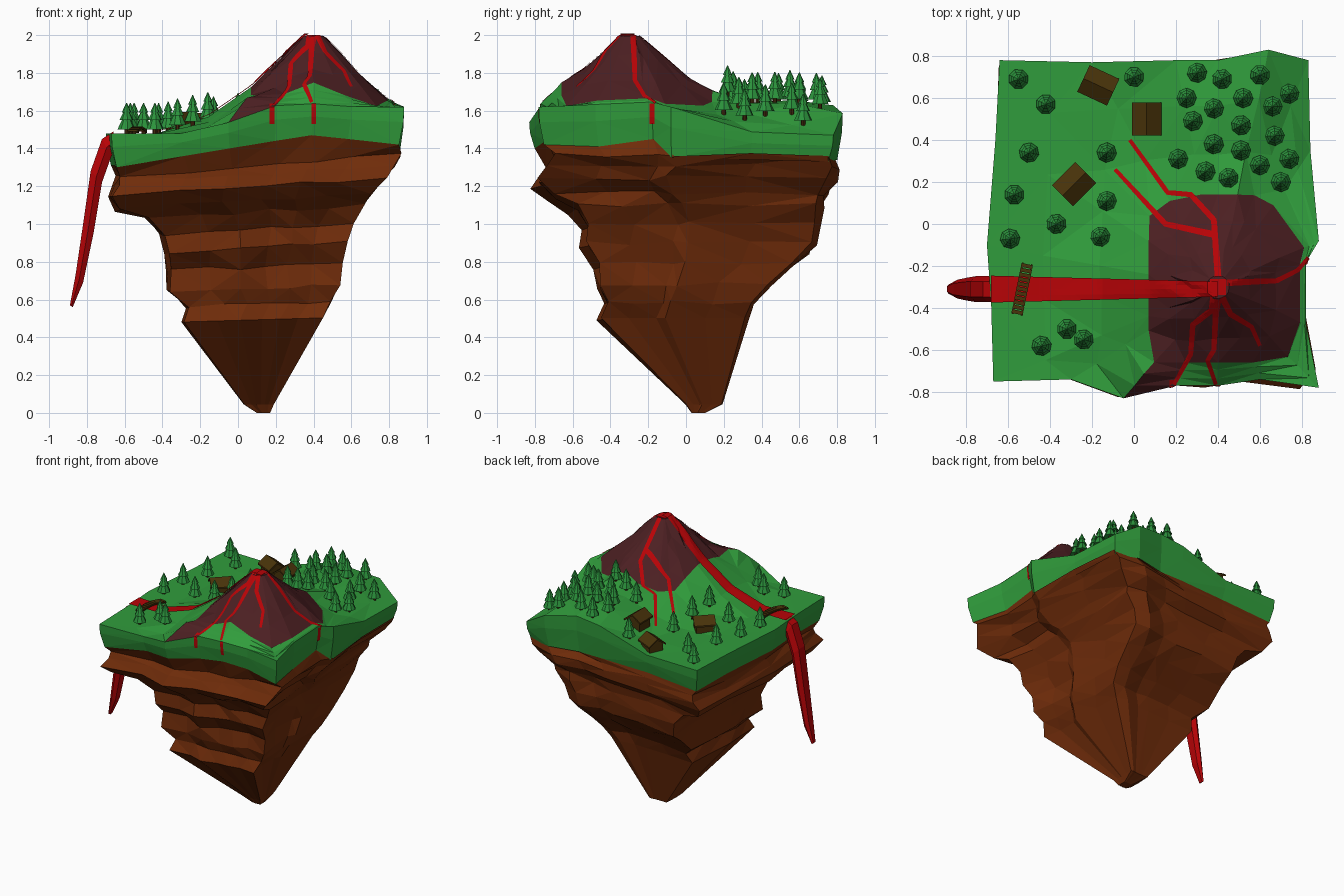
import bpy, bmesh, math, random
from mathutils import Vector
from mathutils.bvhtree import BVHTree

if "Cube" in bpy.data.objects:
    bpy.data.objects.remove(bpy.data.objects["Cube"])
random.seed(4)

def mat(name, c):
    m = bpy.data.materials.new(name)
    m.diffuse_color = (*c, 1)
    m.use_nodes = True
    m.node_tree.nodes["Principled BSDF"].inputs["Base Color"].default_value = m.diffuse_color
    return m

GRASS = mat("grass green", (.030, .335, .045))
ROCK = mat("earth brown", (.16, .025, .003))
ASH = mat("volcano purple", (.072, .014, .016))
LAVA = mat("lava red", (.48, .001, .002))
LEAF = mat("pine green", (.024, .29, .045))
TRUNK = mat("trunk brown", (.06, .022, .004))
WOOD = mat("hut wood", (.066, .033, .003))

def make(name, verts, faces, mats, index=None, recalc=True):
    bm = bmesh.new()
    vs = [bm.verts.new(v) for v in verts]
    for i, f in enumerate(faces):
        face = bm.faces.new([vs[k] for k in f])
        if index:
            face.material_index = index(i)
    if recalc:
        bmesh.ops.recalc_face_normals(bm, faces=bm.faces)
    bmesh.ops.triangulate(bm, faces=bm.faces)
    me = bpy.data.meshes.new(name)
    bm.to_mesh(me)
    tree = BVHTree.FromBMesh(bm)
    bm.free()
    for m in mats:
        me.materials.append(m)
    ob = bpy.data.objects.new(name, me)
    bpy.context.collection.objects.link(ob)
    return ob, tree

def loft(rings, cap_start=True, cap_end=True):
    n = len(rings[0])
    verts = [p for r in rings for p in r]
    faces = [(k*n + i, k*n + (i+1) % n, (k+1)*n + (i+1) % n, (k+1)*n + i)
             for k in range(len(rings)-1) for i in range(n)]
    if cap_start:
        faces.append(tuple(range(n))[::-1])
    if cap_end:
        faces.append(tuple(range(len(verts)-n, len(verts))))
    return verts, faces

# island outline, anticlockwise from front left: x, y, height of the grass underside
OUT = [(-.67, -.75, 1.30), (-.3, -.74, 1.36), (-.05, -.83, 1.40), (.2, -.77, 1.44), (.4, -.77, 1.47),
       (.6, -.74, 1.45), (.88, -.78, 1.42), (.82, -.48, 1.41), (.82, -.18, 1.45), (.88, -.08, 1.35),
       (.84, .35, 1.34), (.83, .78, 1.33), (.64, .83, 1.34), (.4, .78, 1.34), (.2, .78, 1.34),
       (-.2, .77, 1.33), (-.64, .78, 1.30), (-.66, .4, 1.31), (-.70, -.1, 1.31), (-.68, -.38, 1.31)]
C = Vector((.4, -.3))
N = len(OUT)
CONE = [(.05, 2.0), (.12, 1.94), (.2, 1.86), (.3, 1.75), (.4, 1.67), (.6, 1.54), (.75, 1.46), (3, 1.3)]

def clamp(v):
    return min(max(v, 0), 1)

def knoll(x, y, cx, cy, h, w):
    return h * math.exp(-((x-cx)**2 + (y-cy)**2) / w)

def height(x, y):
    r = max((Vector((x, y)) - C).length, .05)
    for (r0, z0), (r1, z1) in zip(CONE, CONE[1:]):
        if r <= r1:
            cone = z0 + (z1 - z0) * (r - r0) / (r1 - r0)
            break
    s = clamp((x + .15) / .45)
    # plateau rising to the right, falling away to the back right corner
    ground = 1.48 + .14 * s * s * (3 - 2*s) + knoll(x, y, .4, .5, .04, .05)
    ground -= .15 * clamp((x-.58) / .25) * clamp((y+.05) / .45)
    # spurs behind, front left and in front of the volcano
    return (max(cone, ground) + knoll(x, y, .45, .1, .09, .012)
            + knoll(x, y, .04, -.74, .09, .02) + knoll(x, y, .42, -.64, .05, .012))

# boxy foot of the volcano, measured from its centre
def foot(d):
    u = d.normalized()
    tx = (.41 if u.x > 0 else .33) / max(abs(u.x), .01)
    ty = (.44 if u.y > 0 else .36) / max(abs(u.y), .01)
    return min(tx, ty, .47, .93 * d.length)

# grass plateau and volcano: rings from the underside, over the rim, up to the crater
def ring(fn):
    pts = []
    for x, y, zb in OUT:
        d = Vector((x, y)) - C
        p = C + d.normalized() * fn(d.length, foot(d))
        pts.append((p.x, p.y, height(p.x, p.y)))
    return pts

under = [(.095 + (x-.095)*.965, y*.965, z) for x, y, z in OUT]
fold = [(x*.995, y*.995, zb + .6*(height(x, y) - zb)) for x, y, zb in OUT]
rings = [under, fold, ring(lambda d, b: d), ring(lambda d, b: b + .66*(d-b)),
         ring(lambda d, b: b + .3*(d-b)), ring(lambda d, b: b), ring(lambda d, b: .7*b),
         ring(lambda d, b: .4*b), ring(lambda d, b: .055)]
for k in (3, 4, 6, 7):
    j = .012 if k > 4 else .005
    rings[k] = [(x + random.uniform(-j, j), y + random.uniform(-j, j),
                 z + random.uniform(-j, j)) for x, y, z in rings[k]]
def ground_index(i):
    k, j = divmod(i, N)
    return 1 if k >= 5 or (k >= 2 and j == 2) else 0
_, bvh = make("grass_and_volcano", *loft(rings, False), [GRASS, ASH], ground_index)

# hanging rock: layered ledges, each ring z, x0, x1, y0, y1
LAYERS = [(1.30, -.65, .87, -.72, .77), (1.25, -.66, .82, -.75, .79), (1.19, -.69, .78, -.80, .77),
          (1.12, -.65, .70, -.71, .71), (1.06, -.50, .68, -.60, .70), (.97, -.41, .61, -.53, .70),
          (.87, -.38, .58, -.54, .67), (.77, -.38, .55, -.46, .57), (.66, -.37, .54, -.46, .44),
          (.57, -.28, .50, -.43, .35), (.49, -.30, .45, -.46, .32), (.045, .03, .19, 0, .19),
          (0, .1, .17, .03, .1)]
rock = [under]
for z, x0, x1, y0, y1 in LAYERS:
    r = []
    j = .012 if z > .5 else 0
    for x, y, _ in OUT:
        u, v = (x + .7) / 1.58, (y + .8) / 1.6
        px = x0 + (x1-x0)*u + random.uniform(-j, j)
        py = y0 + (y1-y0)*v + random.uniform(-j, j)
        tilt = .06 * px * z
        r.append((px, py, max(0, z + tilt + random.uniform(-j, j))))
    rock.append(r)
make("hanging_rock", *loft(rock, False), [ROCK])

# lava strips draped over the ground
def ground_z(x, y):
    hit = bvh.ray_cast(Vector((x, y, 3)), Vector((0, 0, -1)))[0]
    return hit.z if hit else height(x, y)

def drape(name, path, w0, w1, lift=.005):
    pts = [Vector(p) for p in path]
    samples = []
    for a, b in zip(pts, pts[1:]):
        n = max(2, int((b-a).length / .025))
        samples += [a.lerp(b, i/n) for i in range(n)]
    samples.append(pts[-1])
    verts, faces = [], []
    for i, p in enumerate(samples):
        d = samples[min(i+1, len(samples)-1)] - samples[max(i-1, 0)]
        side = Vector((-d.y, d.x)).normalized()
        w = w0 + (w1-w0) * i / (len(samples)-1)
        for s in (-1, -.5, 0, .5, 1):
            q = p + side * s * w
            verts.append((q.x, q.y, ground_z(q.x, q.y) + lift))
        if i:
            faces += [(5*i-5+s, 5*i+s, 5*i+1+s, 5*i-4+s) for s in range(4)]
    make(name, verts, faces, [LAVA], recalc=False)

drape("lava_river", [(.4, -.31), (.1, -.31), (-.3, -.31), (-.68, -.31)], .036, .064, .012)
STREAKS = [[(.4, -.25), (.38, .02), (.27, .14), (.16, .15), (-.02, .40)],
           [(.38, -.05), (.15, 0), (-.09, .26)],
           [(.44, -.28), (.68, -.27), (.78, -.22), (.83, -.16)],
           [(.38, -.34), (.37, -.41), (.28, -.48), (.27, -.62), (.19, -.765)],
           [(.4, -.36), (.39, -.42), (.38, -.6), (.35, -.65), (.39, -.765)],
           [(.42, -.35), (.46, -.43), (.56, -.49), (.6, -.58)]]
for i, s in enumerate(STREAKS):
    drape(f"lava_streak_{i+1}", s, .016, .009)
make("crater_lava", *loft([[(C.x+sx*.037, C.y+sy*.037, z) for sx, sy in ((-1, -1), (1, -1), (1, 1), (-1, 1))]
                           for z in (1.988, 2.0)]), [LAVA])

# lava drips down the grass sides
def drip(name, start, into, side):
    verts = []
    for i in range(7):
        z = 1.53 + .018*i
        for s in (-.012, .012):
            o = Vector((*start, z)) + side*s - into
            hit = bvh.ray_cast(o, into)[0]
            verts.append(hit - into*.005 if hit else o + into)
    make(name, verts, [(2*i, 2*i+1, 2*i+3, 2*i+2) for i in range(6)], [LAVA], recalc=False)
X, Y = Vector((1, 0, 0)), Vector((0, 1, 0))
drip("front_drip_1", (.18, -.78), Y, X)
drip("front_drip_2", (.4, -.78), Y, X)
drip("right_drip", (.83, -.18), -X, Y)

# lava fall: outer x, z, inner x, z, half width
FALL = [(-.66, 1.49, -.64, 1.40, .06), (-.72, 1.45, -.67, 1.36, .062), (-.78, 1.28, -.72, 1.22, .062),
        (-.82, 1.0, -.765, .95, .055), (-.86, .73, -.82, .69, .045), (-.89, .57, -.875, .56, .022)]
make("lava_fall", *loft([[(xo, -.31-w*.6, zo), (xo, -.31+w*.6, zo), ((xo+xi)/2, -.31+w, (zo+zi)/2),
     (xi, -.31+w*.6, zi), (xi, -.31-w*.6, zi), ((xo+xi)/2, -.31-w, (zo+zi)/2)]
     for xo, zo, xi, zi, w in FALL]), [LAVA])

# pine trees: trunk and stacked eight-sided skirts
def circle(r, z, n=8):
    return [(r*math.cos(math.tau*i/n), r*math.sin(math.tau*i/n), z) for i in range(n)]
prof = [(.012, -.02), (.012, .035), (.048, .03), (.022, .085), (.037, .08), (.014, .125), (.025, .12), (.002, .17)]
pine, _ = make("pine_tree", *loft([circle(r, z) for r, z in prof]), [TRUNK, LEAF],
               lambda i: 0 if i < 8 else 1)
SPOTS = [(-.55, .69), (-.42, .57), (0, .70), (-.50, .34), (-.57, .14), (-.59, -.07), (-.37, 0),
         (-.16, -.06), (-.13, .11), (-.13, .34), (.30, .72), (.42, .69), (.60, .71), (.25, .60),
         (.38, .55), (.52, .60), (.74, .62), (.28, .49), (.51, .47), (.66, .56), (.67, .42),
         (.38, .38), (.51, .35), (.21, .31), (.34, .25), (.45, .22), (.60, .28), (.74, .31),
         (.70, .20), (-.32, -.50), (-.24, -.55), (-.44, -.58)]
for i, (x, y) in enumerate(SPOTS):
    t = pine
    if i:
        t = pine.copy()
        bpy.context.collection.objects.link(t)
    t.name = f"pine_tree_{i+1}"
    t.location = (x, y, ground_z(x, y) - .008)
    t.rotation_euler.z = random.random()

# huts: gabled body with a thick overhanging roof
def prism(profile, half):
    return loft([[(x, s*half, z) for x, z in profile] for s in (-1, 1)])
body = [(-.055, -.03), (.055, -.03), (.055, .05), (0, .09), (-.055, .05)]
roof = [(-.07, .042), (0, .09), (.07, .042), (.07, .054), (0, .104), (-.07, .054)]
for i, (x, y, a) in enumerate([(-.17, .66, 65), (.06, .5, 0), (-.285, .19, -45)]):
    for part, p, h in (("body", body, .062), ("roof", roof, .078)):
        ob, _ = make(f"hut_{i+1}_{part}", *prism(p, h), [WOOD])
        ob.location = (x, y, ground_z(x, y))
        ob.rotation_euler.z = math.radians(a)

# arched plank bridge over the river, with side beams
def box(name, loc, size, rz, rx=0):
    bpy.ops.mesh.primitive_cube_add(size=1, location=loc, rotation=(rx, 0, rz))
    ob = bpy.context.object
    ob.name, ob.scale = name, size
    ob.data.materials.append(WOOD)
a, b = Vector((-.555, -.42, 1.495)), Vector((-.51, -.20, 1.495))
rz = math.atan2(b.y-a.y, b.x-a.x) - math.pi/2
across = Vector((math.cos(rz), math.sin(rz), 0))
for i in range(11):
    t = i / 10
    p = a.lerp(b, t) + Vector((0, 0, .016 * math.sin(math.pi*t)))
    box(f"bridge_plank_{i+1}", p, (.055, .018, .008), rz)
    for s in (-1, 1):
        box(f"bridge_beam_{i+1}", p + across*s*.022 - Vector((0, 0, .006)), (.008, .024, .008), rz,
            .21*math.cos(math.pi*t))
